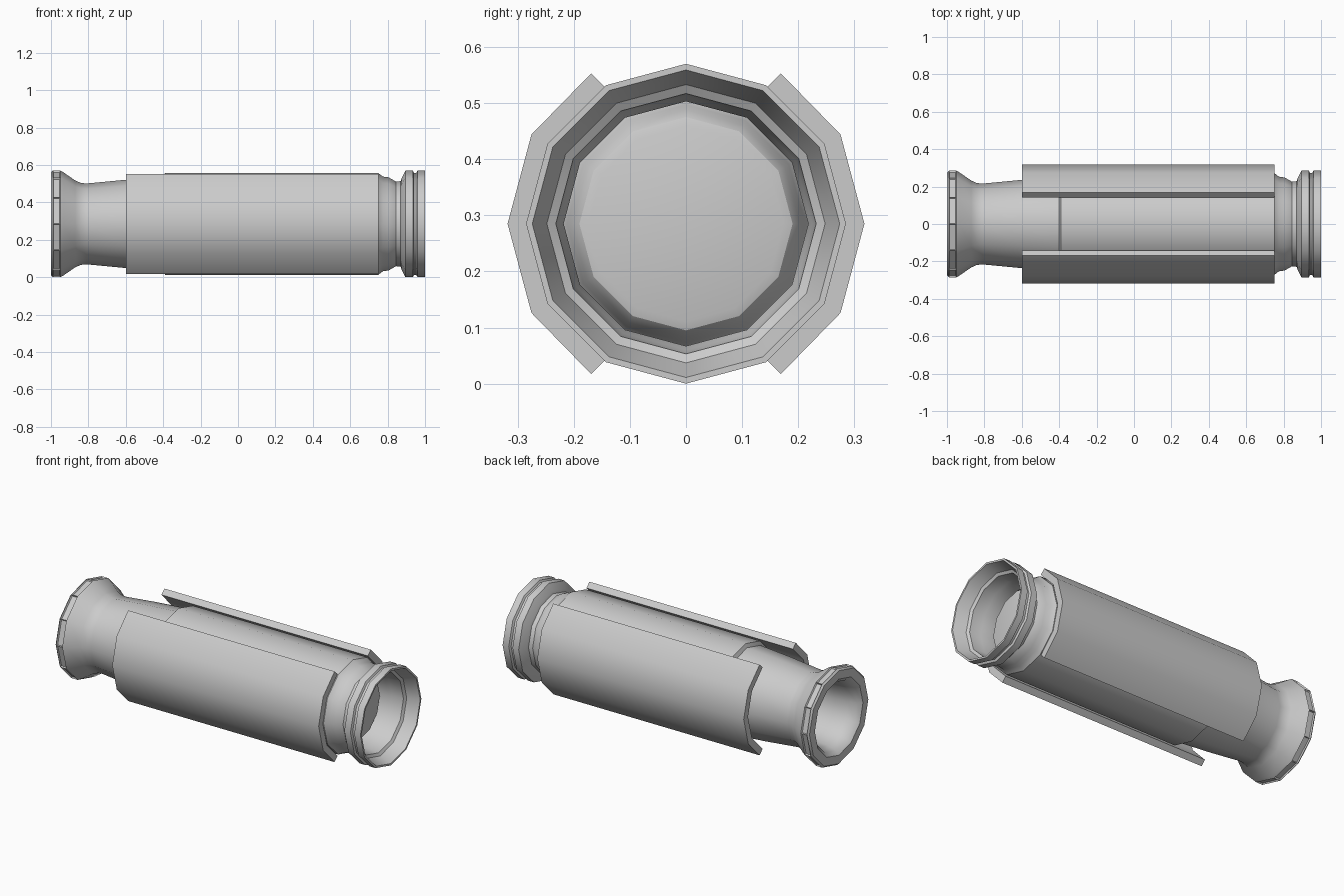
import bpy, bmesh
from math import radians, sin, cos

SIDES = 12
AXIS_Z = 0.285

cube = bpy.data.objects.get("Cube")
if cube:
    bpy.data.objects.remove(cube, do_unlink=True)

grey = bpy.data.materials.new("plain grey")
grey.use_nodes = True
GREY = (0.6, 0.6, 0.6, 1)
grey.diffuse_color = GREY
grey.node_tree.nodes["Principled BSDF"].inputs["Base Color"].default_value = GREY


def finish(bm, name):
    bmesh.ops.recalc_face_normals(bm, faces=bm.faces)
    mesh = bpy.data.meshes.new(name)
    bm.to_mesh(mesh)
    bm.free()
    mesh.materials.append(grey)
    ob = bpy.data.objects.new(name, mesh)
    ob.location.z = AXIS_Z
    bpy.context.collection.objects.link(ob)
    bpy.ops.object.select_all(action="DESELECT")
    ob.select_set(True)
    bpy.context.view_layer.objects.active = ob
    bpy.ops.object.shade_smooth_by_angle(angle=radians(32))
    return ob


def lathe(profile):
    """Spin (x, radius) points about the x axis."""
    bm = bmesh.new()
    rings = [[bm.verts.new((x, r * cos(radians(360 * i / SIDES)), r * sin(radians(360 * i / SIDES))))
              for i in range(SIDES)] for x, r in profile]
    for a, b in zip(rings, rings[1:]):
        for i in range(SIDES):
            j = (i + 1) % SIDES
            bm.faces.new((a[i], a[j], b[j], b[i]))
    bm.faces.new(rings[0])
    bm.faces.new(rings[-1])
    bmesh.ops.recalc_face_normals(bm, faces=bm.faces)
    return bm


# Tube: bore, flared rim, neck, main barrel, collar, then the socket and its plug
bore = [(0.4, 0.18), (-0.85, 0.18), (-0.93, 0.187), (-0.98, 0.203)]
rim = [(-1.0, 0.225), (-1.0, 0.275), (-0.99, 0.285), (-0.95, 0.285), (-0.935, 0.277)]
neck = [(-0.87, 0.232), (-0.84, 0.219), (-0.81, 0.216), (-0.6, 0.236), (-0.4, 0.25)]
barrel = [(-0.39, 0.272), (0.75, 0.272), (0.775, 0.253), (0.805, 0.249), (0.845, 0.226),
          (0.87, 0.229), (0.875, 0.245)]
collar = [(0.895, 0.285), (0.935, 0.285), (0.941, 0.273), (0.953, 0.273), (0.96, 0.285), (1.0, 0.285)]
socket = [(1.0, 0.274), (0.93, 0.248), (0.92, 0.232), (0.85, 0.225), (0.83, 0.218), (0.74, 0.218)]
plug = [(0.75, 0.212), (0.78, 0.203), (0.795, 0.19), (0.8, 0.174)]
bm = lathe(bore + rim + neck + barrel + collar + socket + plug)

# Sunken slots around the flared rim
band = [f for f in bm.faces
        if -0.985 < f.calc_center_median().x < -0.955
        and (f.calc_center_median().yz.length > 0.26)]
bmesh.ops.inset_individual(bm, faces=band, thickness=0.006, depth=-0.008)
finish(bm, "tube")

# Curved side shields, mirrored left and right of the axis
R_OUT, R_IN = 0.318, 0.278
upper_out = [(0.169, 0.268), (R_OUT * cos(radians(30)), R_OUT * sin(radians(30)))]
upper_in = [(0.142, 0.241), (R_IN * cos(radians(30)), R_IN * sin(radians(30)))]


def half_ring(upper, radius):
    return upper + [(radius, 0)] + [(y, -z) for y, z in reversed(upper)]


section = half_ring(upper_out, R_OUT)
inner = half_ring(upper_in, R_IN)
for side, name in ((-1, "front_shield"), (1, "back_shield")):
    bm = bmesh.new()
    quads = []
    for k in range(len(section) - 1):
        pts = (section[k], section[k + 1], inner[k + 1], inner[k])
        quads.append(bm.faces.new([bm.verts.new((-0.6, side * y, z)) for y, z in pts]))
    bmesh.ops.remove_doubles(bm, verts=bm.verts, dist=0.0005)
    ext = bmesh.ops.extrude_face_region(bm, geom=bm.faces[:], use_keep_orig=True)
    moved = [g for g in ext["geom"] if isinstance(g, bmesh.types.BMVert)]
    bmesh.ops.translate(bm, verts=moved, vec=(1.35, 0, 0))
    finish(bm, name)
